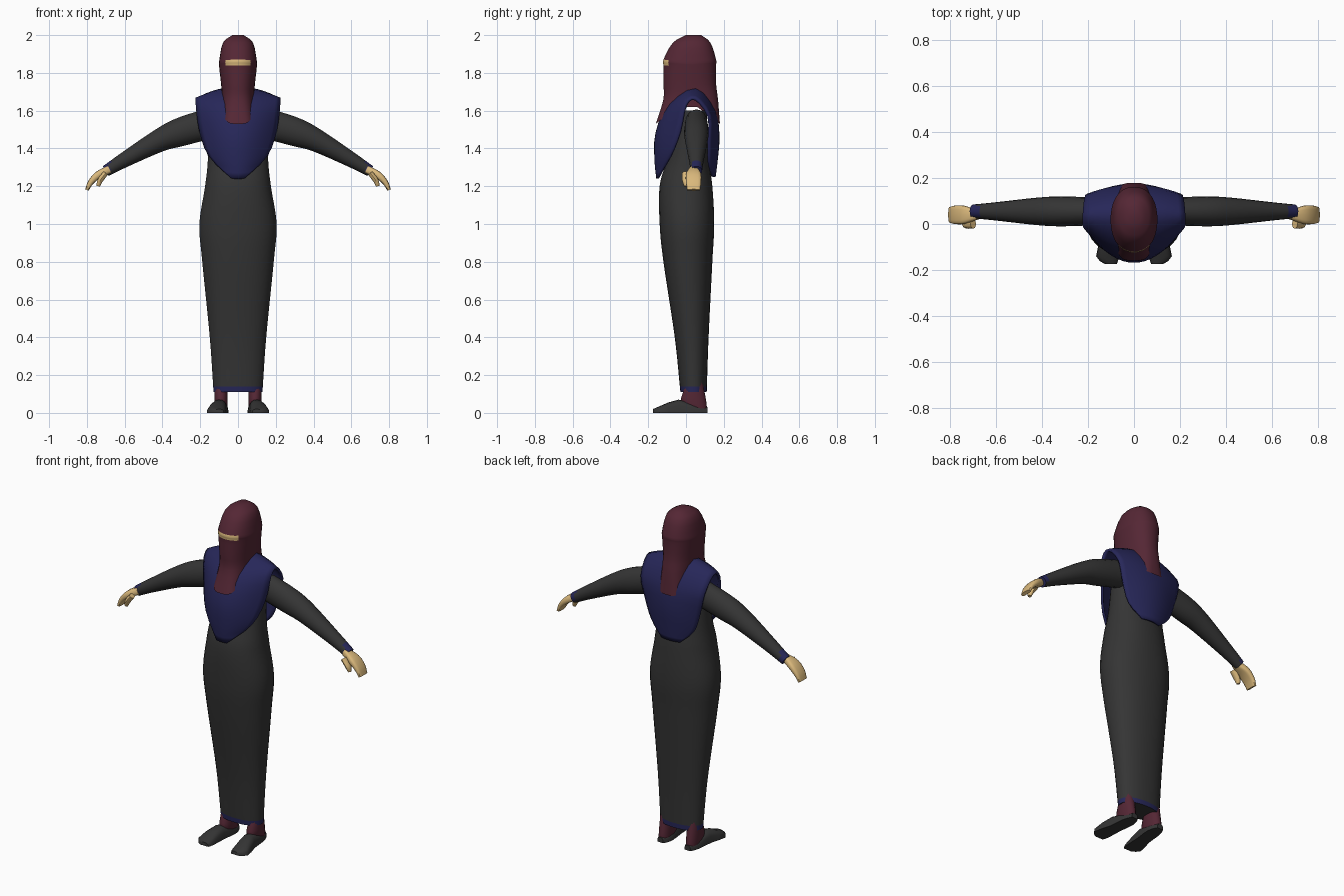
import bpy, bmesh
from math import cos, sin, pi, copysign
from mathutils import Vector

cube = bpy.data.objects.get("Cube")
if cube:
    bpy.data.objects.remove(cube)


def material(name, rgb):
    m = bpy.data.materials.new(name)
    m.use_nodes = True
    m.diffuse_color = (*rgb, 1)
    m.node_tree.nodes["Principled BSDF"].inputs["Base Color"].default_value = (*rgb, 1)
    return m


BLACK = material("charcoal cloth", (0.035, 0.035, 0.035))
NAVY = material("navy cloth", (0.02, 0.02, 0.1))
MAROON = material("maroon cloth", (0.09, 0.02, 0.035))
SKIN = material("skin", (0.7, 0.48, 0.2))


def power(value, exponent):
    return copysign(abs(value) ** exponent, value)


def blend(keys, steps):
    """Run a smooth spline through a few key sections."""
    keys = [Vector(k) for k in keys]
    ends = [2 * keys[0] - keys[1], *keys, 2 * keys[-1] - keys[-2]]
    sections = []
    for a, b, c, d in zip(ends, ends[1:], ends[2:], ends[3:]):
        for i in range(steps):
            t = i / steps
            sections.append(b + t / 2 * (c - a + t * (2 * a - 5 * b + 4 * c - d
                                                      + t * (3 * b - a - 3 * c + d))))
    return sections + [keys[-1]]


def loft(name, rings, mats, rule=None, closed=True, open_end=False, mirror=False):
    """Skin a list of point rings; rule(face centre) picks the second material."""
    bm = bmesh.new()
    rows = [[bm.verts.new(p) for p in ring] for ring in rings]
    count = len(rows[0])
    for a, b in zip(rows, rows[1:]):
        for i in range(count if closed else count - 1):
            j = (i + 1) % count
            bm.faces.new((a[i], a[j], b[j], b[i]))
    if closed:
        bm.faces.new(rows[0])
        if not open_end:
            bm.faces.new(rows[-1])
    bmesh.ops.recalc_face_normals(bm, faces=bm.faces)
    if rule:
        for face in bm.faces:
            face.material_index = int(rule(face.calc_center_median()))
    mesh = bpy.data.meshes.new(name)
    bm.to_mesh(mesh)
    bm.free()
    for m in mats:
        mesh.materials.append(m)
    ob = bpy.data.objects.new(name, mesh)
    bpy.context.collection.objects.link(ob)
    if mirror:
        ob.modifiers.new("mirror", "MIRROR")
    bpy.ops.object.select_all(action="DESELECT")
    ob.select_set(True)
    bpy.context.view_layer.objects.active = ob
    bpy.ops.object.shade_smooth_by_angle(angle=pi / 4)
    return ob


def level_ring(z, half_width, front, back, dip=0, x=0, count=32):
    """Horizontal oval whose front and back may hang lower and grow squarer."""
    points = []
    for i in range(count):
        t = 2 * pi * (i + 0.5) / count
        squareness = 0.9 - 3 * max(dip, 0)
        points.append((x + half_width * power(cos(t), squareness),
                       (front + back) / 2 + (back - front) / 2 * power(sin(t), squareness),
                       z - dip * abs(sin(t)) ** 0.6))
    return points


def limb_rings(sections, y, squareness=1, count=16):
    """Rings across a path in x-z; a section is x, z, half depth, half thickness."""
    rings = []
    for k, (x, z, depth, thick) in enumerate(sections):
        before, after = sections[max(k - 1, 0)], sections[min(k + 1, len(sections) - 1)]
        along = (after - before).xy.normalized()
        ring = []
        for i in range(count):
            t = 2 * pi * i / count
            rise = thick * power(sin(t), squareness)
            ring.append((x - along.y * rise, y + depth * power(cos(t), squareness),
                         z + along.x * rise))
        rings.append(ring)
    return rings


# Long robe with a coloured hem: height, half width, front, back
robe = [(0.11, 0.13, -0.03, 0.11), (0.4, 0.15, -0.06, 0.12), (0.8, 0.19, -0.12, 0.14),
        (1, 0.205, -0.14, 0.15), (1.2, 0.175, -0.14, 0.14), (1.35, 0.16, -0.1, 0.12),
        (1.6, 0.16, -0.05, 0.11)]
loft("robe", [level_ring(*s) for s in blend(robe, 10)], [BLACK, NAVY],
     lambda c: 0.12 < c.z < 0.13)

# Cape up the front, over the shoulders and down the back:
# half width, then y and z of the middle, then y and z of the side edge
cape = [(0.03, -0.15, 1.24, -0.15, 1.24), (0.15, -0.16, 1.34, -0.08, 1.36),
        (0.2, -0.155, 1.48, -0.03, 1.49), (0.22, -0.09, 1.63, 0, 1.63),
        (0.22, 0.05, 1.72, 0.05, 1.66), (0.21, 0.15, 1.6, 0.12, 1.57),
        (0.18, 0.17, 1.46, 0.12, 1.44), (0.14, 0.16, 1.33, 0.12, 1.33),
        (0.06, 0.15, 1.25, 0.14, 1.25)]
strips = []
for half, y, z, edge_y, edge_z in blend(cape, 3):
    across = [i / 8 - 1 for i in range(17)]
    strips.append([(u * half, y + (edge_y - y) * u * u, z + (edge_z - z) * u * u)
                   for u in across])
shawl = loft("shoulder_cape", strips, [NAVY], closed=False)
cloth = shawl.modifiers.new("thickness", "SOLIDIFY")
cloth.thickness = 0.014
cloth.offset = 0

# Head veil with an eye opening, hanging low at front and back:
# height, half width, front, back, dip
veil = [(2, 0.03, 0, 0.08, 0), (1.96, 0.08, -0.07, 0.13, 0), (1.86, 0.1, -0.12, 0.16, -0.01),
        (1.83, 0.1, -0.12, 0.16, -0.01), (1.74, 0.09, -0.12, 0.16, 0),
        (1.69, 0.085, -0.12, 0.17, 0.03), (1.65, 0.08, -0.16, 0.18, 0.12)]
loft("head_veil", [level_ring(*s) for s in blend(veil, 3)], [MAROON, SKIN],
     lambda c: abs(c.z - 1.854) < 0.018 and c.y < -0.04 and abs(c.x) < 0.066, open_end=True)

# Sleeves ending in cuffs
sleeve = [(0.16, 1.53, 0.06, 0.08), (0.31, 1.485, 0.065, 0.075), (0.42, 1.44, 0.06, 0.06),
          (0.6, 1.34, 0.04, 0.04), (0.7, 1.28, 0.03, 0.03)]
loft("sleeve", limb_rings(blend(sleeve, 4), y=0.055), [BLACK, NAVY],
     lambda c: c.x > 0.68, mirror=True)

# Hands curled downward, with thumbs
hand = [(0.68, 1.29, 0.02, 0.02), (0.74, 1.26, 0.04, 0.02), (0.78, 1.22, 0.04, 0.015),
        (0.8, 1.18, 0.035, 0.01)]
loft("hand", limb_rings(blend(hand, 3), y=0.04, squareness=0.6), [SKIN], mirror=True)
thumb = [(0.7, 1.27, 0.02, 0.015), (0.73, 1.23, 0.02, 0.015), (0.74, 1.2, 0.01, 0.01)]
loft("thumb", limb_rings(blend(thumb, 3), y=0, count=10), [SKIN], mirror=True)

# Stockings: height, half width, front, back
stocking = [(0.01, 0.03, 0.03, 0.11), (0.05, 0.035, -0.03, 0.11), (0.16, 0.035, 0, 0.09)]
loft("stocking", [level_ring(*s, x=0.09, count=16) for s in blend(stocking, 3)],
     [MAROON], mirror=True)

# Flat-soled shoes, toes turned slightly outward: y, middle x, half width, height
shoe = [(0.115, 0.09, 0.02, 0.03), (0.06, 0.09, 0.04, 0.04), (-0.04, 0.1, 0.04, 0.07),
        (-0.14, 0.115, 0.05, 0.035), (-0.175, 0.1, 0.025, 0.02)]
arch = [pi * i / 8 for i in range(9)]
loft("shoe", [[(x + half * power(cos(t), 0.8), y, height * abs(sin(t)) ** 0.6) for t in arch]
              for y, x, half, height in blend(shoe, 2)], [BLACK], mirror=True)
